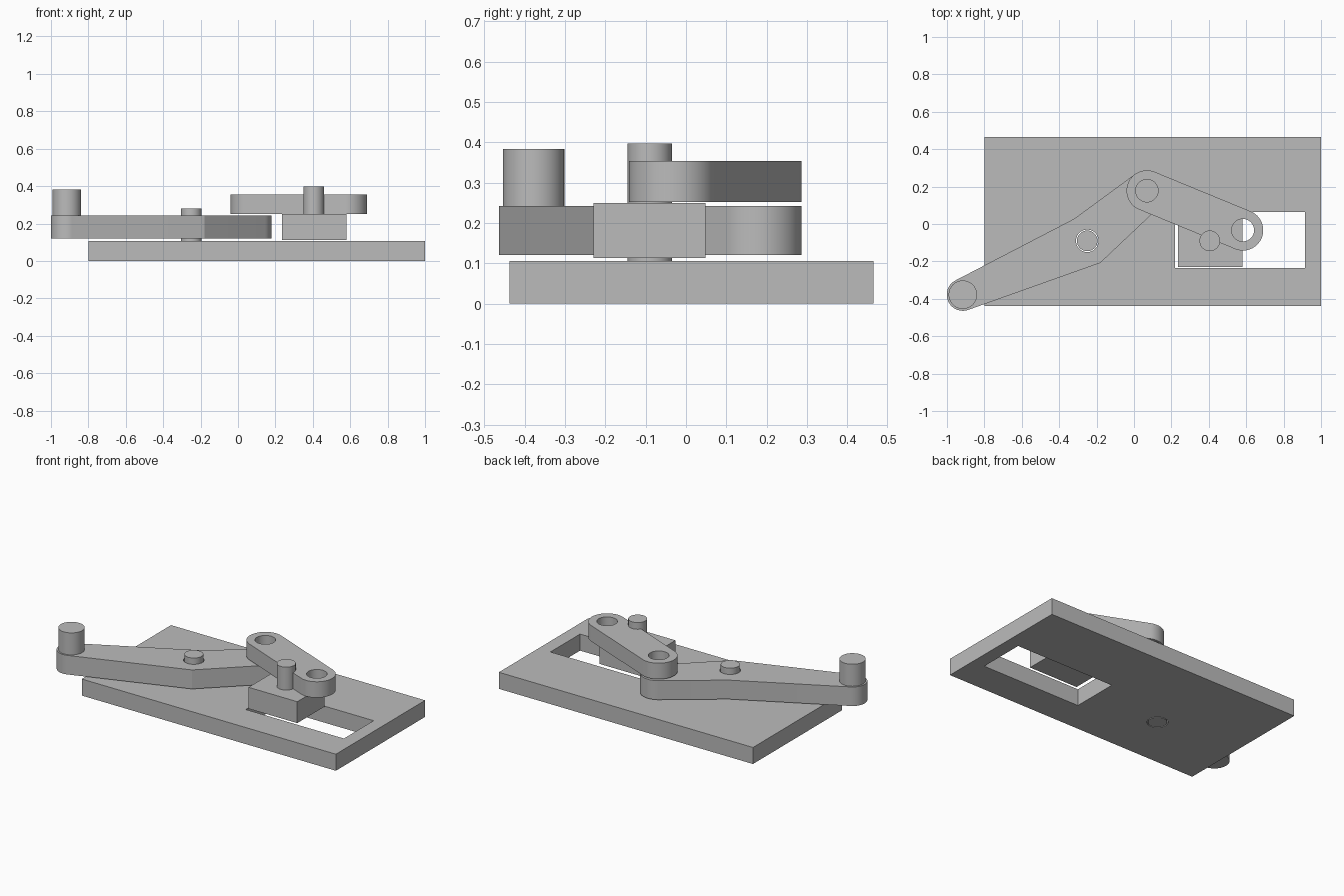
import bpy
import bmesh
from math import acos, atan2, cos, pi, sin, tau
from mathutils import Vector

cube = bpy.data.objects.get("Cube")
if cube:
    bpy.data.objects.remove(cube)

grey = bpy.data.materials.new("plain_grey")
grey.use_nodes = True
colour = (0.5, 0.5, 0.5, 1)
grey.diffuse_color = colour
grey.node_tree.nodes["Principled BSDF"].inputs["Base Color"].default_value = colour


def arc(centre, r, start, end, steps=32):
    """Points anticlockwise from start to end angle."""
    end = start + (end - start) % tau
    return [centre + r * Vector((cos(a), sin(a)))
            for a in (start + (end - start) * i / steps for i in range(steps + 1))]


def circle(centre, r, steps=64):
    return arc(centre, r, 0, tau - tau / steps - 1e-6, steps - 1)


def rectangle(x0, x1, y0, y1):
    return [Vector(p) for p in ((x0, y0), (x1, y0), (x1, y1), (x0, y1))]


def tangent_cap(centre, r, before, after):
    """Round end touched by the straight edges from two corner points."""
    u, v = before - centre, after - centre
    return arc(centre, r, atan2(u.y, u.x) + acos(r / u.length),
               atan2(v.y, v.x) - acos(r / v.length))


def plate(name, z0, z1, outline, *holes):
    """Extrude a flat outline with holes between two heights."""
    curve = bpy.data.curves.new(name, "CURVE")
    curve.dimensions = "2D"
    curve.fill_mode = "BOTH"
    curve.extrude = (z1 - z0) / 2
    for loop in (outline, *holes):
        spline = curve.splines.new("POLY")
        spline.points.add(len(loop) - 1)
        for point, p in zip(spline.points, loop):
            point.co = (p.x, p.y, 0, 1)
        spline.use_cyclic_u = True
    obj = bpy.data.objects.new(name, curve)
    obj.location.z = (z0 + z1) / 2
    bpy.context.collection.objects.link(obj)
    bpy.ops.object.select_all(action="DESELECT")
    obj.select_set(True)
    bpy.context.view_layer.objects.active = obj
    bpy.ops.object.convert(target="MESH")
    obj = bpy.context.object
    bm = bmesh.new()
    bm.from_mesh(obj.data)
    bmesh.ops.remove_doubles(bm, verts=bm.verts, dist=1e-5)
    bmesh.ops.recalc_face_normals(bm, faces=bm.faces)
    bm.to_mesh(obj.data)
    bm.free()
    obj.data.materials.clear()
    obj.data.materials.append(grey)
    bpy.ops.object.shade_smooth_by_angle(angle=pi / 9)
    return obj


# Joint positions
pivot = Vector((-0.25, -0.09))
handle = Vector((-0.915, -0.378))
joint = Vector((0.069, 0.178))
link_end = Vector((0.582, -0.033))
slider = Vector((0.405, -0.09))
HOLE, PIN, END = 0.06, 0.055, 0.109

# Base plate with its window and pivot hole
plate("base_plate", 0, 0.106, rectangle(-0.8, 1, -0.438, 0.465),
      rectangle(0.22, 0.915, -0.235, 0.065), circle(pivot, HOLE))

# Bent lever, pivot pin and handle
bend = Vector((0.07, -0.118))
upper, lower = pivot - bend, pivot + bend
lever = (tangent_cap(joint, END, lower, upper) + [upper]
         + tangent_cap(handle, 0.086, upper, lower) + [lower])
plate("lever", 0.12, 0.242, lever, circle(pivot, HOLE), circle(joint, HOLE))
plate("pivot_pin", 0, 0.28, circle(pivot, PIN))
plate("handle_knob", 0.242, 0.383, circle(handle, 0.076))

# Connecting link
d = link_end - joint
a = atan2(d.y, d.x)
link = (arc(link_end, END, a - pi / 2, a + pi / 2)
        + arc(joint, END, a + pi / 2, a + 3 * pi / 2))
plate("link", 0.252, 0.354, link, circle(joint, HOLE), circle(link_end, HOLE))

# Sliding block and its pin
plate("slider_block", 0.113, 0.25, rectangle(0.235, 0.58, -0.229, 0.048))
plate("slider_pin", 0.25, 0.397, circle(slider, PIN))
